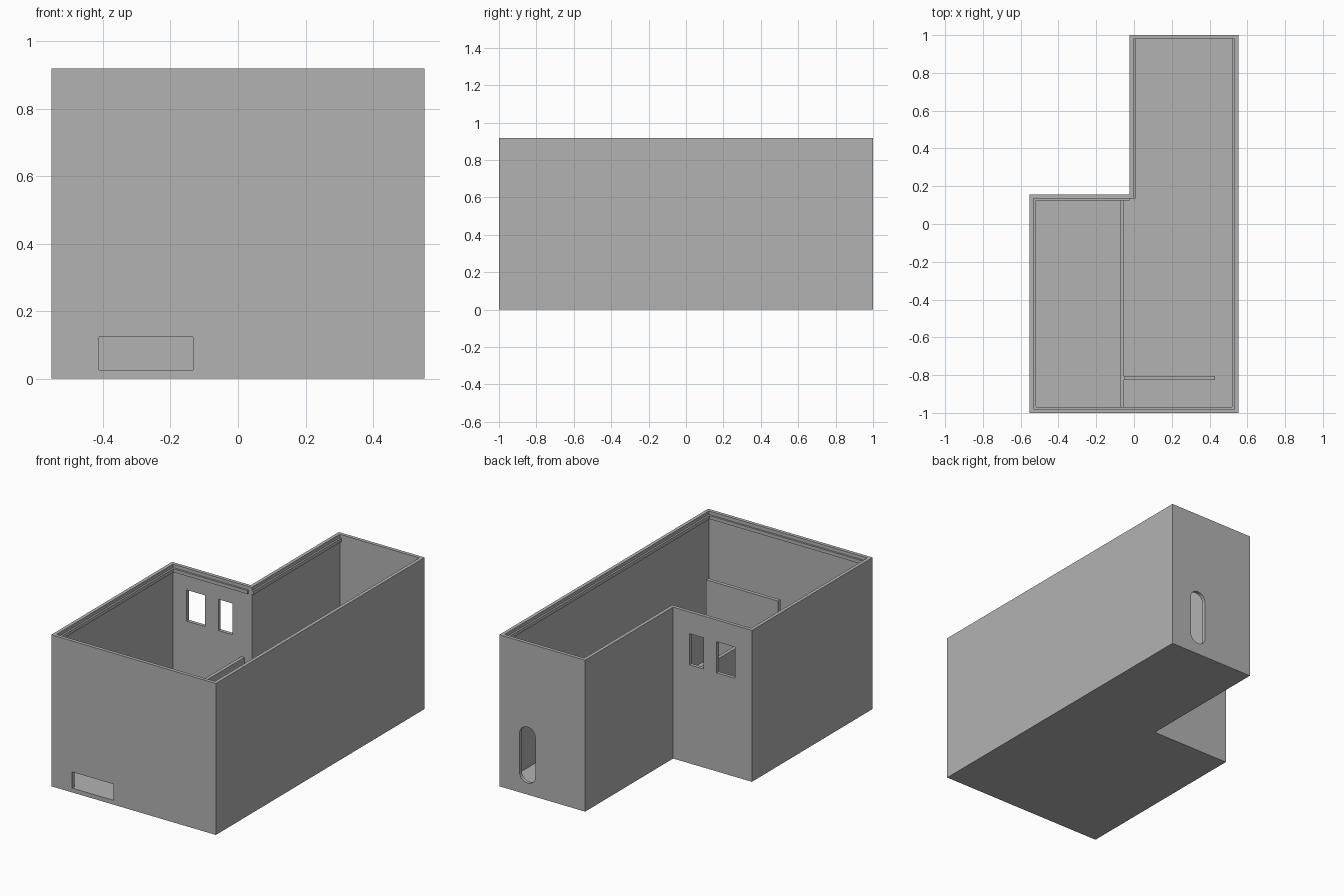
import bpy, bmesh, math

cube = bpy.data.objects.get("Cube")
if cube:
    bpy.data.objects.remove(cube, do_unlink=True)

# Main dimensions
W, L, H = 0.552, 1.0, 0.918         # half width, half length, height
T, FLOOR = 0.021, 0.025             # wall and floor thickness
NX, NY = -0.024, 0.157              # outer corner of the notch
RAIL = 0.011

grey = bpy.data.materials.new("plain grey")
grey.use_nodes = True
colour = (0.45, 0.45, 0.45, 1)
grey.diffuse_color = colour
grey.node_tree.nodes["Principled BSDF"].inputs["Base Color"].default_value = colour


def prism(name, points, offset):
    """Extrude a closed outline of 3D points along an offset."""
    bm = bmesh.new()
    face = bm.faces.new([bm.verts.new(p) for p in points])
    top = bmesh.ops.extrude_face_region(bm, geom=[face])["geom"]
    bmesh.ops.translate(bm, vec=offset, verts=[v for v in top if isinstance(v, bmesh.types.BMVert)])
    bmesh.ops.recalc_face_normals(bm, faces=bm.faces)
    mesh = bpy.data.meshes.new(name)
    bm.to_mesh(mesh)
    bm.free()
    mesh.materials.append(grey)
    obj = bpy.data.objects.new(name, mesh)
    bpy.context.collection.objects.link(obj)
    return obj


def box(name, x0, x1, y0, y1, z0, z1):
    return prism(name, [(x0, y0, z0), (x1, y0, z0), (x1, y1, z0), (x0, y1, z0)], (0, 0, z1 - z0))


def footprint(inset, z):
    """L-shaped outline, moved inward by the inset."""
    w, l = W - inset, L - inset
    nx, ny = NX + inset, NY - inset
    return [(-w, -l, z), (w, -l, z), (w, l, z), (nx, l, z), (nx, ny, z), (-w, ny, z)]


def cut(target, cutter):
    cutter.hide_render = True
    mod = target.modifiers.new("cut", "BOOLEAN")
    mod.operation = "DIFFERENCE"
    mod.solver = "EXACT"
    mod.object = cutter
    bpy.context.view_layer.objects.active = target
    bpy.ops.object.modifier_apply(modifier=mod.name)
    bpy.data.objects.remove(cutter, do_unlink=True)


# Open L-shaped shell with floor
shell = prism("outer_walls_and_floor", footprint(0, 0), (0, 0, H))
cut(shell, prism("cavity_cutter", footprint(T, FLOOR), (0, 0, H)))

# Low front opening and two windows in the notch wall
cut(shell, box("front_opening_cutter", -0.412, -0.134, -L - 0.05, -L + 0.05, FLOOR + 0.001, 0.124))
for x0, x1 in ((-0.439, -0.316), (-0.226, -0.133)):
    cut(shell, box("window_cutter", x0, x1, NY - 0.05, NY + 0.05, 0.597, 0.786))

# Round-ended slot in the back wall
cx, r, low, high = 0.363, 0.053, 0.123, 0.357
outline = []
for cz, start in ((high, 0), (low, math.pi)):
    for i in range(17):
        a = start + math.pi * i / 16
        outline.append((cx + r * math.cos(a), L - 0.05, cz + r * math.sin(a)))
cut(shell, prism("slot_cutter", outline, (0, 0.1, 0)))

# Inner partitions
box("long_partition", -0.074, -0.053, -L + T, NY - T, FLOOR, 0.48)
box("cross_partition", -0.053, 0.43, -0.827, -0.805, FLOOR, 0.595)

# Rails just under the rim, on every wall except the back one
iw, il, nx, ny = W - T, L - T, NX + T, NY - T
for name, x0, x1, y0, y1 in (
    ("right_rail", -iw, -iw + RAIL, -il, ny),
    ("left_rail", iw - RAIL, iw, -il, il),
    ("front_rail", -iw + RAIL, iw - RAIL, -il, -il + RAIL),
    ("notch_back_rail", -iw + RAIL, NX, ny - RAIL, ny),
    ("notch_side_rail", nx, nx + RAIL, ny, il),
):
    box(name, x0, x1, y0, y1, 0.876, 0.897)
